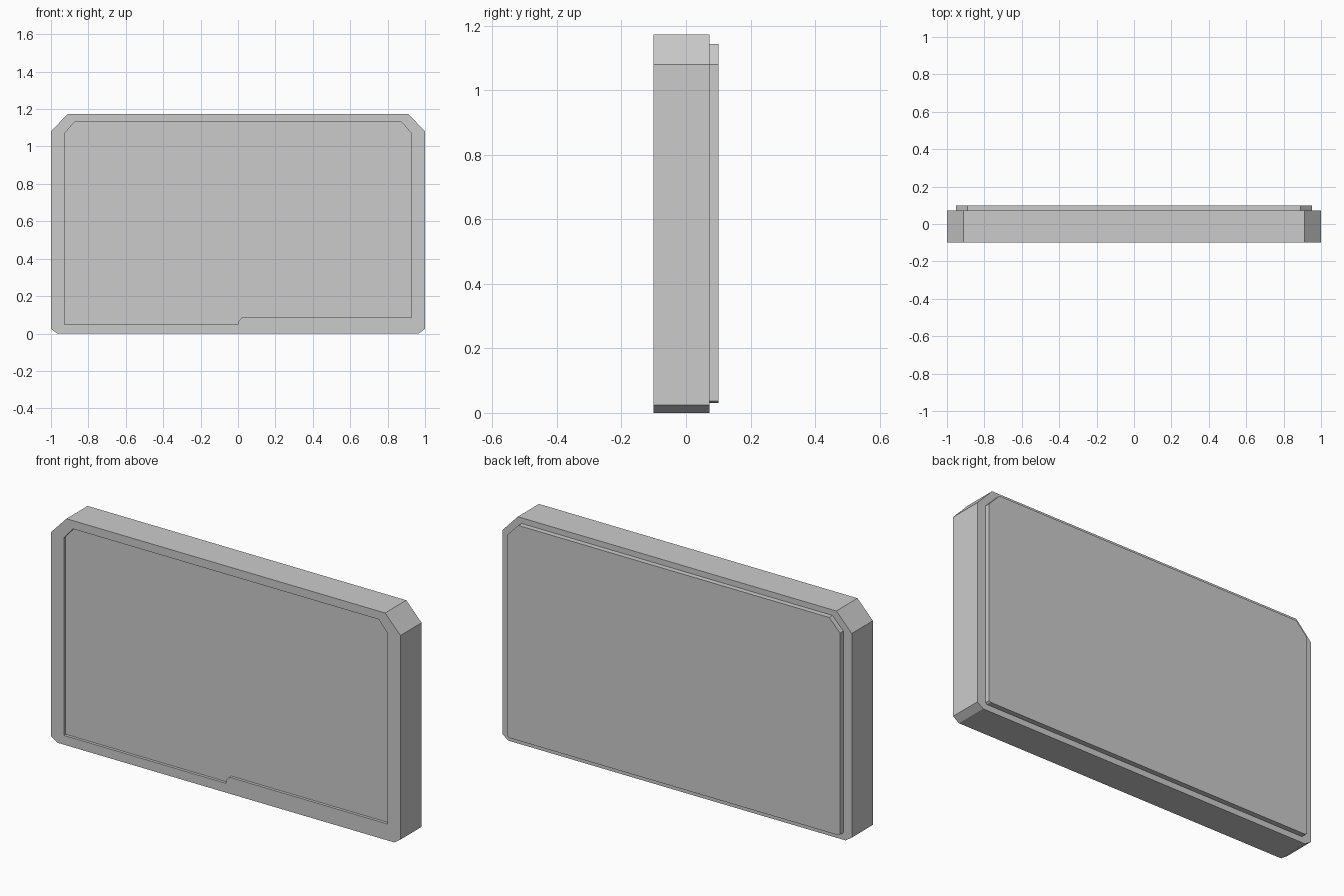
import bpy
import bmesh

if "Cube" in bpy.data.objects:
    bpy.data.objects.remove(bpy.data.objects["Cube"])


def prism(name, outline, y0, y1):
    """Extrude an (x, z) outline from y0 to y1."""
    bm = bmesh.new()
    face = bm.faces.new([bm.verts.new((x, y0, z)) for x, z in outline])
    ext = bmesh.ops.extrude_face_region(bm, geom=[face])
    moved = [v for v in ext["geom"] if isinstance(v, bmesh.types.BMVert)]
    bmesh.ops.translate(bm, verts=moved, vec=(0, y1 - y0, 0))
    bmesh.ops.recalc_face_normals(bm, faces=bm.faces)
    mesh = bpy.data.meshes.new(name)
    bm.to_mesh(mesh)
    bm.free()
    obj = bpy.data.objects.new(name, mesh)
    bpy.context.collection.objects.link(obj)
    return obj


def mirrored(half):
    """Close a right-hand half outline (bottom to top) with its mirror."""
    return half + [(-x, z) for x, z in reversed(half)]


# Main body with clipped corners
body = prism("screen_body", mirrored(
    [(0.965, 0), (1, 0.024), (1, 1.08), (0.912, 1.173)]), -0.10, 0.073)

# Shallow display recess with a stepped lower edge
recess = prism("display_recess_cutter", [
    (-0.927, 0.048), (0, 0.048), (0, 0.062), (0.02, 0.085), (0.927, 0.085),
    (0.927, 1.07), (0.875, 1.13), (-0.875, 1.13), (-0.927, 1.07)], -0.15, -0.085)
recess.hide_render = True
recess.hide_viewport = True
cut = body.modifiers.new("display_recess", 'BOOLEAN')
cut.operation = 'DIFFERENCE'
cut.solver = 'EXACT'
cut.object = recess

# Raised back panel
prism("back_panel", mirrored(
    [(0.943, 0.031), (0.952, 0.037), (0.952, 1.08), (0.89, 1.144)]), 0.07, 0.10)
